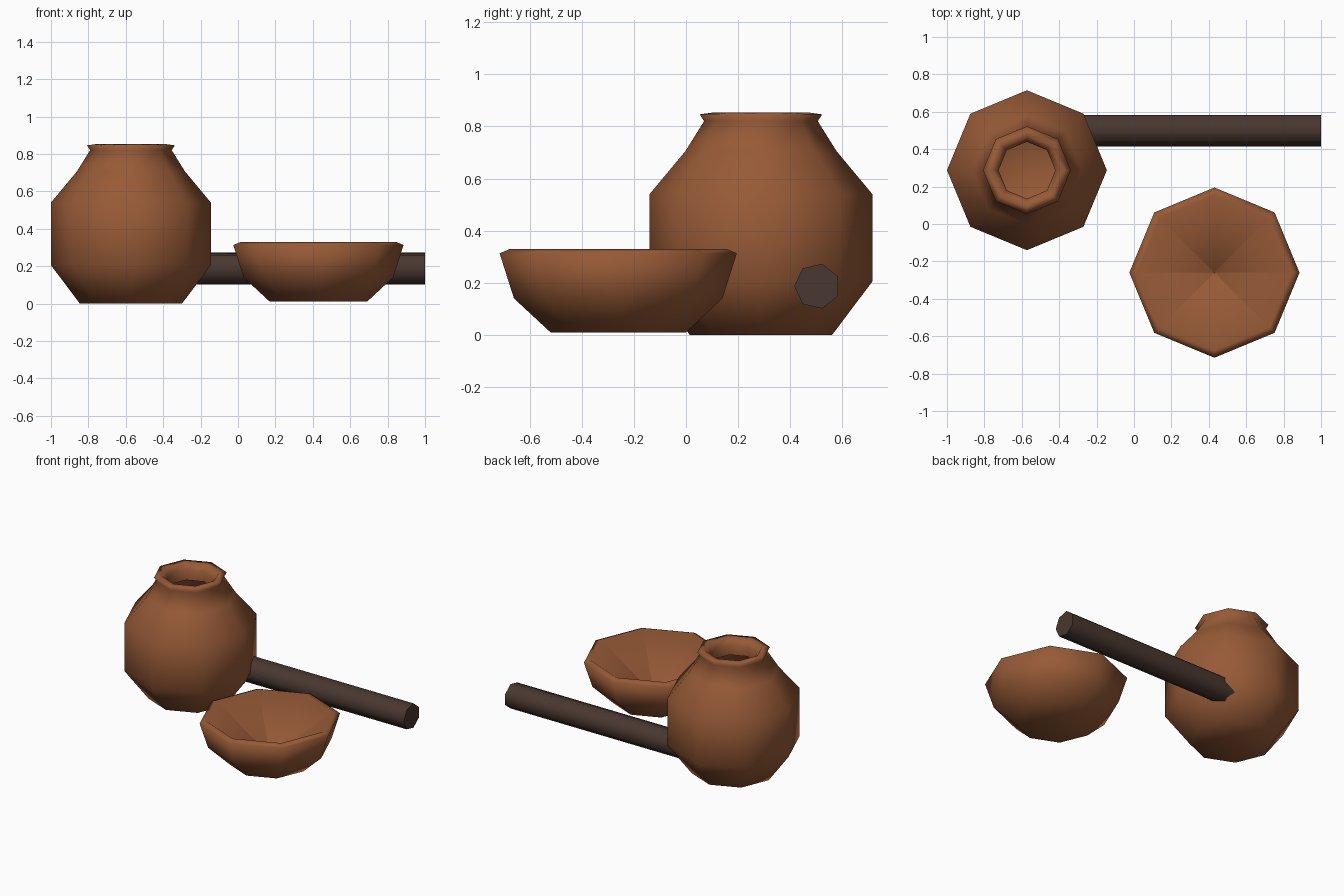
import bpy
import bmesh
import math

cube = bpy.data.objects.get("Cube")
if cube:
    bpy.data.objects.remove(cube, do_unlink=True)


def make_material(name, colour):
    mat = bpy.data.materials.new(name)
    mat.use_nodes = True
    mat.diffuse_color = colour
    mat.node_tree.nodes["Principled BSDF"].inputs["Base Color"].default_value = colour
    return mat


clay = make_material("terracotta_clay", (0.31, 0.103, 0.038, 1))
wood = make_material("dark_wood", (0.066, 0.038, 0.029, 1))


def lathe(name, profile, location, sides, mat):
    """Spin an (r, z) profile around the z axis into a smooth-shaded object."""
    bm = bmesh.new()
    verts = [bm.verts.new((r, 0, z)) for r, z in profile]
    edges = [bm.edges.new(pair) for pair in zip(verts, verts[1:])]
    bmesh.ops.spin(bm, geom=verts + edges, cent=(0, 0, 0), axis=(0, 0, 1),
                   angle=math.tau, steps=sides)
    bmesh.ops.remove_doubles(bm, verts=bm.verts, dist=0.0005)
    bmesh.ops.recalc_face_normals(bm, faces=bm.faces)
    for face in bm.faces:
        face.smooth = True
    mesh = bpy.data.meshes.new(name)
    bm.to_mesh(mesh)
    bm.free()
    mesh.materials.append(mat)
    obj = bpy.data.objects.new(name, mesh)
    obj.location = location
    bpy.context.collection.objects.link(obj)
    return obj


# Tall pot: outer wall up to the flared lip, then the inside of the neck
pot_outer = [(0, 0), (0.273, 0), (0.4275, 0.205), (0.4275, 0.54), (0.29, 0.705),
             (0.218, 0.82), (0.235, 0.846)]
pot_neck = [(0.185, 0.853), (0.152, 0.81), (0.152, 0.74)]
lathe("pot", pot_outer + pot_neck, (-0.5725, 0.2875, 0), 8, clay)

# Open bowl: thick tilted rim and a conical hollow that runs to the centre
bowl_outer = [(0, 0), (0.26, 0), (0.40, 0.13), (0.455, 0.303)]
bowl_hollow = [(0.415, 0.32), (0.002, 0.04)]
lathe("bowl", bowl_outer + bowl_hollow, (0.43, -0.26, 0.01), 8, clay)

# Seven-sided wooden stick lying along x, its inner end buried in the pot
stick_start, stick_end = -0.35, 1.0
length = stick_end - stick_start
stick = lathe("stick", [(0, 0), (0.088, 0), (0.088, length), (0, length)],
              (stick_start, 0.503, 0.187), 7, wood)
stick.rotation_euler = (math.pi / 2, math.pi, math.pi / 2)

bpy.ops.object.select_all(action="DESELECT")
stick.select_set(True)
bpy.context.view_layer.objects.active = stick
bpy.ops.object.shade_smooth_by_angle(angle=math.radians(60))
